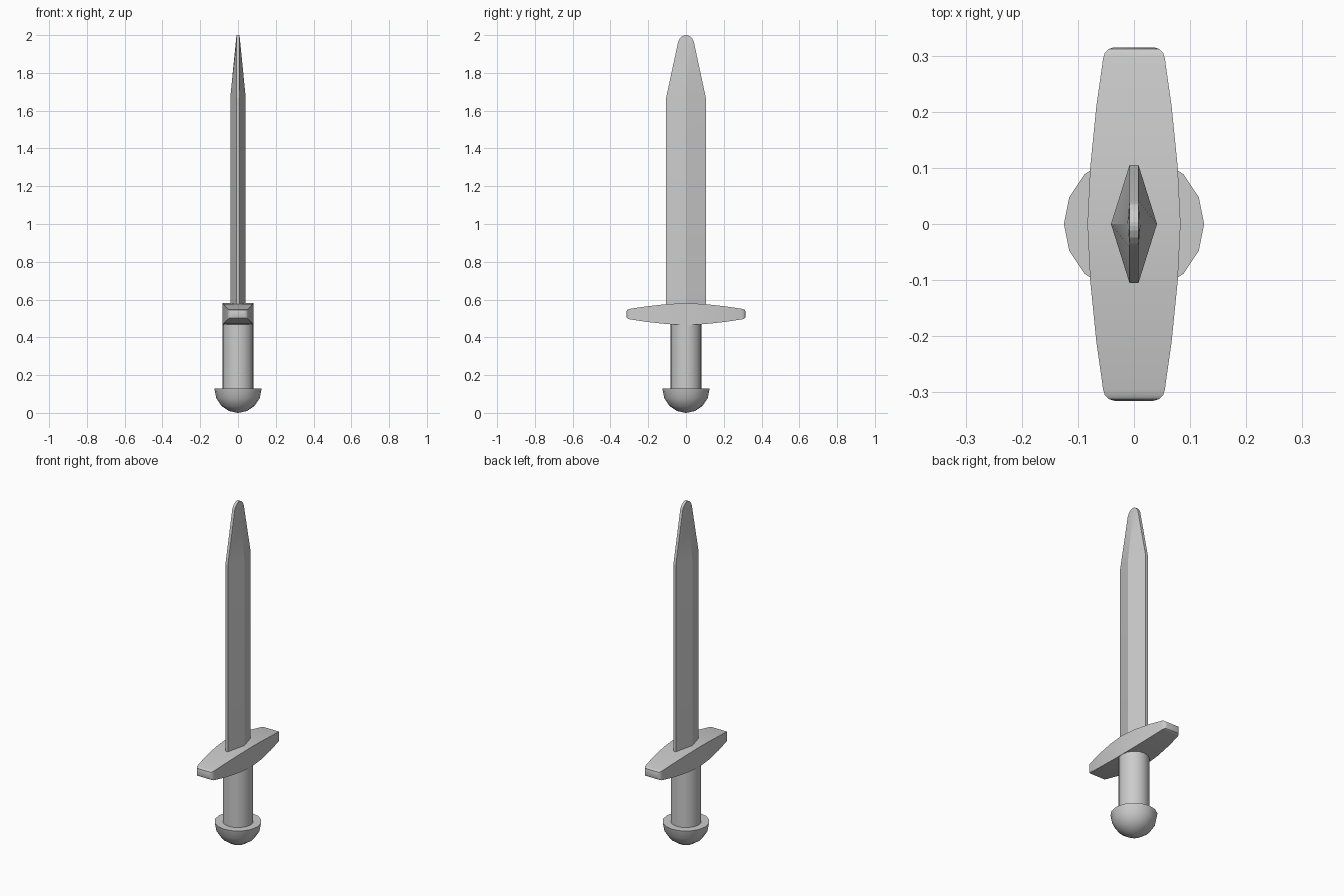
import bpy, bmesh, math

if "Cube" in bpy.data.objects:
    bpy.data.objects.remove(bpy.data.objects["Cube"])

def loft(name, rings, angle=30):
    """Skin a list of equal-sized point rings and cap both ends."""
    bm = bmesh.new()
    rows = [[bm.verts.new(p) for p in r] for r in rings]
    n = len(rows[0])
    for a, b in zip(rows, rows[1:]):
        for i in range(n):
            j = (i + 1) % n
            bm.faces.new((a[i], a[j], b[j], b[i]))
    bm.faces.new(rows[0][::-1])
    bm.faces.new(rows[-1])
    bmesh.ops.recalc_face_normals(bm, faces=bm.faces)
    mesh = bpy.data.meshes.new(name)
    bm.to_mesh(mesh)
    bm.free()
    ob = bpy.data.objects.new(name, mesh)
    bpy.context.collection.objects.link(ob)
    bpy.ops.object.select_all(action='DESELECT')
    ob.select_set(True)
    bpy.context.view_layer.objects.active = ob
    bpy.ops.object.shade_smooth_by_angle(angle=math.radians(angle))
    return ob

def circle(r, z, n=16):
    return [(r * math.cos(math.tau * i / n), r * math.sin(math.tau * i / n), z)
            for i in range(n)]

# Blade: six-sided section with a central ridge, tapering to a rounded tip
EDGE = 0.008
def blade_ring(z, w, t):
    return [(EDGE, -w, z), (t, 0, z), (EDGE, w, z),
            (-EDGE, w, z), (-t, 0, z), (-EDGE, -w, z)]

tip = [(1.668, 0.105), (1.963, 0.042), (1.979, 0.035),
       (1.991, 0.024), (1.998, 0.012), (2.0, 0.004)]
rings = [blade_ring(0.54, 0.105, 0.041)]
for z, w in tip:
    rings.append(blade_ring(z, w, 0.041 - 0.033 * (z - 1.668) / 0.332))
loft("blade", rings, 12)

# Crossguard: rectangular sections bulging at the middle, mirrored in y
half = [(0.0, 0.083, 0.058), (0.1, 0.078, 0.053), (0.21, 0.067, 0.041),
        (0.295, 0.055, 0.028), (0.305, 0.052, 0.026),
        (0.312, 0.045, 0.021), (0.315, 0.035, 0.014)]
sections = [(-y, x, h) for y, x, h in half[:0:-1]] + half
ZC = 0.523
loft("crossguard", [[(x, y, ZC - h), (x, y, ZC + h), (-x, y, ZC + h), (-x, y, ZC - h)]
                    for y, x, h in sections], 30)

# Grip
loft("grip", [circle(0.082, 0.12), circle(0.082, 0.5)])

# Pommel: half sphere with a flat top
R, TOP = 0.125, 0.128
bowl = [circle(R * math.cos(a), TOP - (TOP) * math.sin(a))
        for a in (math.radians(d) for d in (0, 22.5, 45, 67.5, 89))]
loft("pommel", bowl, 40)
